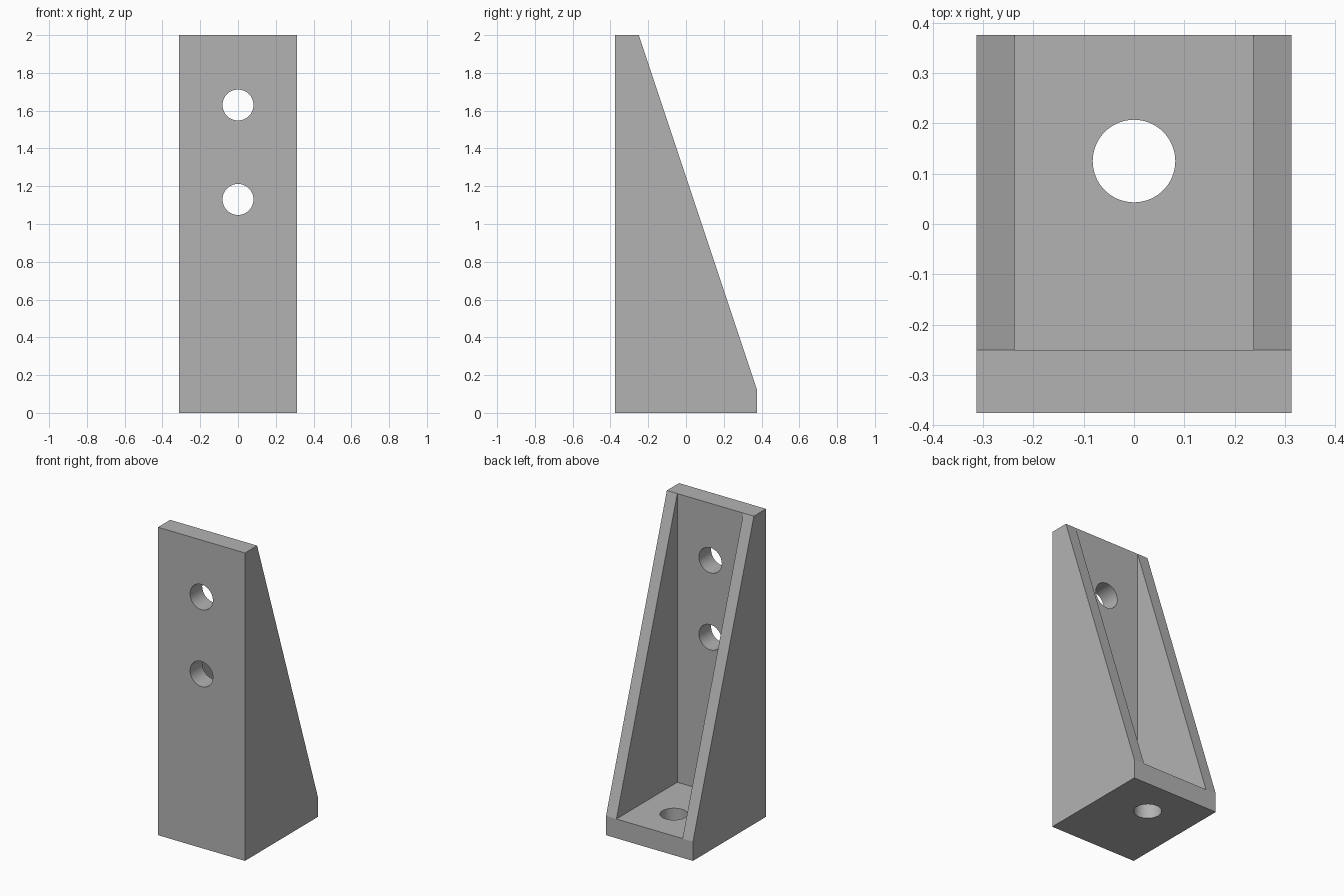
import bpy, bmesh, math
from mathutils import Matrix

cube = bpy.data.objects.get("Cube")
if cube:
    bpy.data.objects.remove(cube, do_unlink=True)

HALF_W, INNER, FRONT, BACK = 0.3125, 0.2375, -0.375, 0.375
THICK, HEIGHT, HOLE_R = 0.125, 2.0, 0.082

grey = bpy.data.materials.new("plain_grey")
grey.use_nodes = True
colour = (0.45, 0.45, 0.45, 1)
grey.diffuse_color = colour
grey.node_tree.nodes["Principled BSDF"].inputs["Base Color"].default_value = colour


def make_object(name, bm):
    bmesh.ops.recalc_face_normals(bm, faces=bm.faces)
    mesh = bpy.data.meshes.new(name)
    bm.to_mesh(mesh)
    bm.free()
    mesh.materials.append(grey)
    obj = bpy.data.objects.new(name, mesh)
    bpy.context.collection.objects.link(obj)
    return obj


def prism(name, profile, half):
    """Extrude a (y, z) profile from -half to +half along x."""
    bm = bmesh.new()
    face = bm.faces.new([bm.verts.new((-half, y, z)) for y, z in profile])
    ext = bmesh.ops.extrude_face_region(bm, geom=[face])["geom"]
    verts = [v for v in ext if isinstance(v, bmesh.types.BMVert)]
    bmesh.ops.translate(bm, verts=verts, vec=(2 * half, 0, 0))
    return make_object(name, bm)


def drill(name, centre, along_y):
    bm = bmesh.new()
    turn = Matrix.Rotation(math.pi / 2 if along_y else 0, 4, "X")
    bmesh.ops.create_cone(bm, cap_ends=True, segments=64, radius1=HOLE_R,
                          radius2=HOLE_R, depth=0.4,
                          matrix=Matrix.Translation(centre) @ turn)
    return make_object(name, bm)


# Solid wedge silhouette
bracket = prism("angle_bracket", [(FRONT, 0), (BACK, 0), (BACK, THICK),
                                  (FRONT + THICK, HEIGHT), (FRONT, HEIGHT)], HALF_W)

# Pocket between the side webs, and the three bolt holes
inside = FRONT + THICK
cutters = [
    prism("pocket_cutter", [(inside, THICK), (1, THICK), (1, 3), (inside, 3)], INNER),
    drill("upper_hole_cutter", (0, FRONT + THICK / 2, 1.63), True),
    drill("lower_hole_cutter", (0, FRONT + THICK / 2, 1.13), True),
    drill("base_hole_cutter", (0, 0.125, THICK / 2), False),
]

bpy.ops.object.select_all(action="DESELECT")
bpy.context.view_layer.objects.active = bracket
bracket.select_set(True)
for cutter in cutters:
    mod = bracket.modifiers.new(cutter.name, "BOOLEAN")
    mod.operation, mod.solver, mod.object = "DIFFERENCE", "EXACT", cutter
    bpy.ops.object.modifier_apply(modifier=mod.name)
    bpy.data.objects.remove(cutter, do_unlink=True)

# Smooth hole walls, crisp edges elsewhere
bpy.ops.object.shade_smooth_by_angle(angle=math.radians(15))
